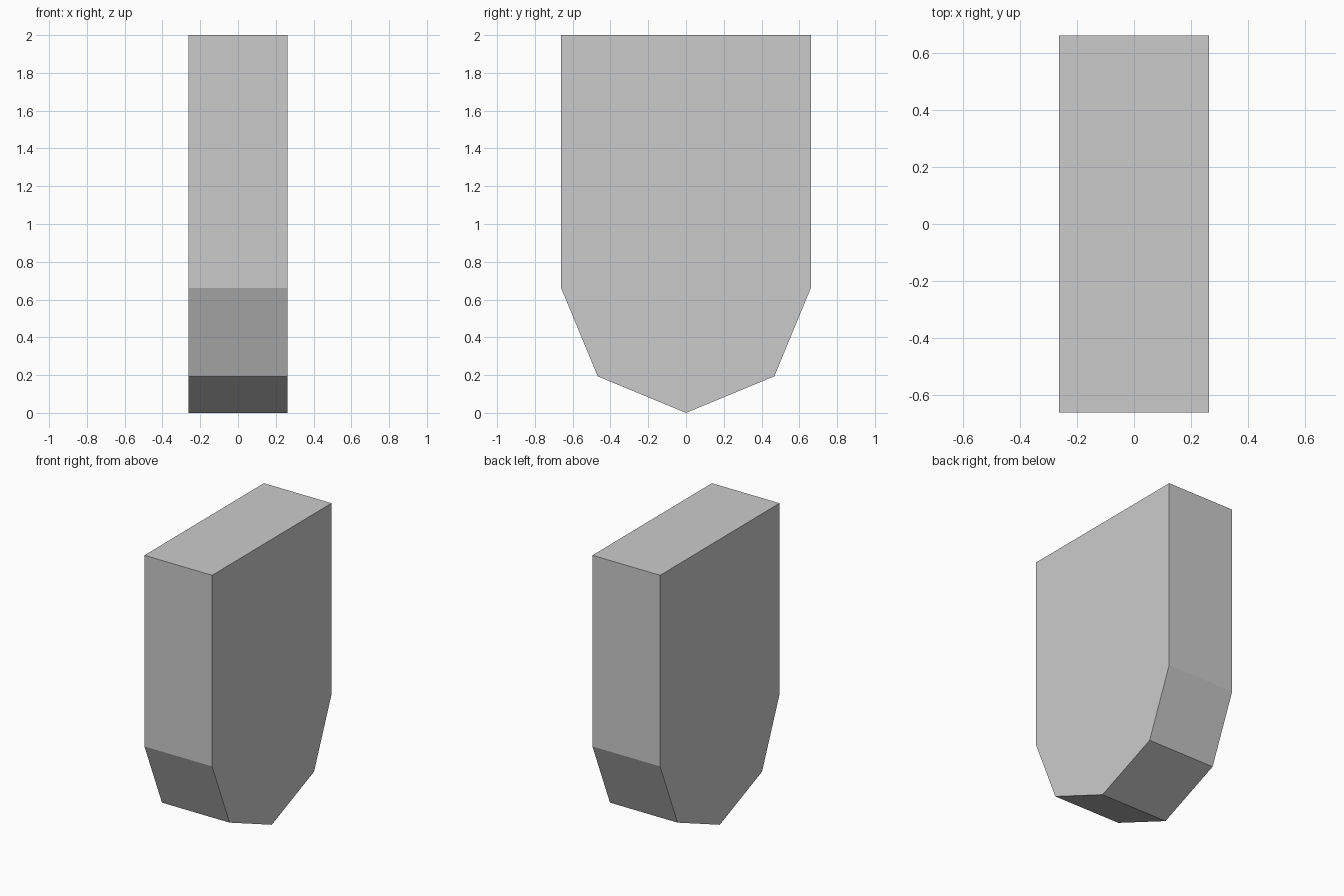
import bpy, bmesh, math

if "Cube" in bpy.data.objects:
    bpy.data.objects.remove(bpy.data.objects["Cube"])

HALF_WIDTH = 0.262   # half thickness along x
RADIUS = 0.661       # half depth along y, and radius of the rounded base
HEIGHT = 2.0

# Side profile: flat top, straight sides, four-segment half-round base
profile = [(RADIUS, HEIGHT), (-RADIUS, HEIGHT)]
for i in range(5):
    a = math.pi + i * math.pi / 4
    profile.append((RADIUS * math.cos(a), RADIUS + RADIUS * math.sin(a)))

# Extrude the profile across x into a solid slab
bm = bmesh.new()
face = bm.faces.new([bm.verts.new((-HALF_WIDTH, y, z)) for y, z in profile])
ext = bmesh.ops.extrude_face_region(bm, geom=[face])
new_verts = [g for g in ext["geom"] if isinstance(g, bmesh.types.BMVert)]
bmesh.ops.translate(bm, verts=new_verts, vec=(2 * HALF_WIDTH, 0, 0))
bmesh.ops.recalc_face_normals(bm, faces=bm.faces)

mesh = bpy.data.meshes.new("round_ended_slab")
bm.to_mesh(mesh)
bm.free()
bpy.context.collection.objects.link(bpy.data.objects.new("round_ended_slab", mesh))
